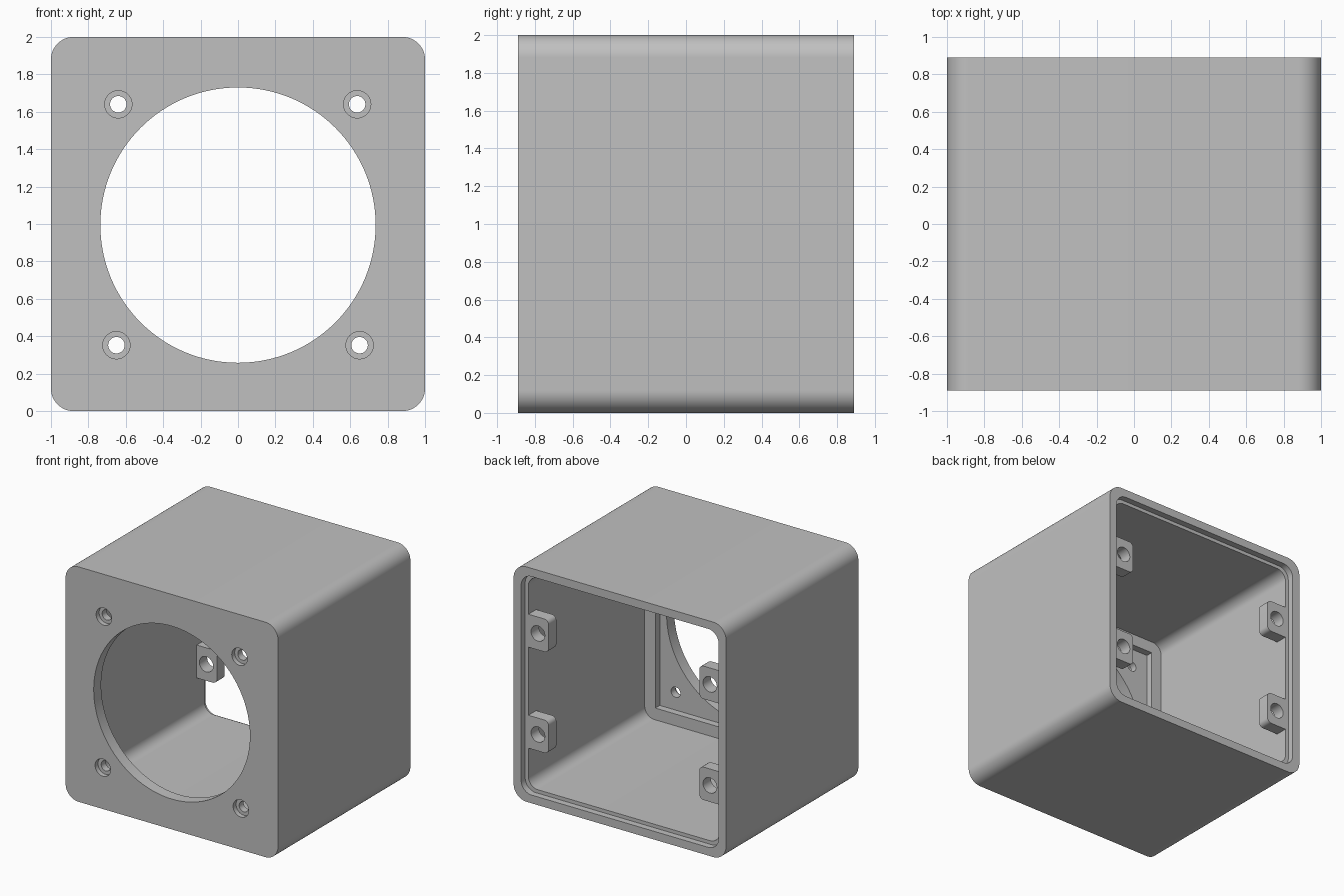
import bpy
import bmesh
from math import cos, sin, pi, radians

cube = bpy.data.objects.get("Cube")
if cube:
    bpy.data.objects.remove(cube, do_unlink=True)

gray = bpy.data.materials.new("plain_gray")
gray.use_nodes = True
GRAY = (0.53, 0.53, 0.53, 1)
gray.diffuse_color = GRAY
gray.node_tree.nodes["Principled BSDF"].inputs["Base Color"].default_value = GRAY


def prism(name, x, z, hx, hz, r, y0, y1, seg=16):
    """Rounded rectangle centred on (x, z), extruded from y0 to y1."""
    pts = []
    corners = [(1, 1), (-1, 1), (-1, -1), (1, -1)]
    for quarter, (sx, sz) in enumerate(corners):
        for i in range(seg + 1):
            a = (quarter + i / seg) * pi / 2
            p = (x + sx * (hx - r) + r * cos(a), z + sz * (hz - r) + r * sin(a))
            if all(abs(p[0] - q[0]) + abs(p[1] - q[1]) > 1e-5 for q in pts):
                pts.append(p)
    bm = bmesh.new()
    front = [bm.verts.new((px, y0, pz)) for px, pz in pts]
    back = [bm.verts.new((px, y1, pz)) for px, pz in pts]
    bm.faces.new(front)
    bm.faces.new(back[::-1])
    for i in range(len(pts)):
        j = (i + 1) % len(pts)
        bm.faces.new((front[i], back[i], back[j], front[j]))
    bmesh.ops.recalc_face_normals(bm, faces=bm.faces)
    mesh = bpy.data.meshes.new(name)
    bm.to_mesh(mesh)
    bm.free()
    mesh.materials.append(gray)
    obj = bpy.data.objects.new(name, mesh)
    bpy.context.collection.objects.link(obj)
    return obj


def cylinder(name, x, z, r, y0, y1, seg=12):
    return prism(name, x, z, r, r, r, y0, y1, seg)


def combine(target, tool, operation="DIFFERENCE"):
    """Apply a boolean and discard the tool object."""
    mod = target.modifiers.new("combine", "BOOLEAN")
    mod.operation = operation
    mod.solver = "EXACT"
    mod.object = tool
    bpy.context.view_layer.objects.active = target
    bpy.ops.object.modifier_apply(modifier=mod.name)
    bpy.data.objects.remove(tool, do_unlink=True)


# Hollow housing, open at the back
housing = prism("housing", 0, 1, 1, 1, 0.12, -0.89, 0.89)
combine(housing, prism("cavity", 0, 1, 0.9, 0.9, 0.09, -0.73, 1.0))

# Four mounting lugs on the side walls near the back
lugs = [(sx * 0.81, 1 + sz * 0.43) for sx in (-1, 1) for sz in (-1, 1)]
for x, z in lugs:
    side = 1 if x > 0 else -1
    lug = prism("lug", side * 0.83, z, 0.12, 0.14, 0.04, 0.73, 0.86, 6)
    combine(housing, lug, "UNION")

# Ledge for a back cover, cut flush with the lugs
combine(housing, prism("ledge", 0, 1, 0.93, 0.93, 0.1, 0.835, 1.0))
for x, z in lugs:
    combine(housing, cylinder("lug_hole", x, z, 0.065, 0.65, 1.0))

# Square recess behind the front plate and the large round opening
combine(housing, prism("recess", 0, 1, 0.8, 0.8, 0, -0.79, -0.6, 1))
combine(housing, cylinder("opening", 0, 0.994, 0.736, -1.0, -0.5, 32))

# Counterbored screw holes around the opening
for x, z in [(-0.64, 1.64), (0.637, 1.64), (-0.65, 0.352), (0.65, 0.352)]:
    combine(housing, cylinder("counterbore", x, z, 0.073, -1.0, -0.85))
    combine(housing, cylinder("screw_hole", x, z, 0.044, -1.0, -0.65))

bpy.ops.object.select_all(action="DESELECT")
housing.select_set(True)
bpy.context.view_layer.objects.active = housing
bpy.ops.object.shade_smooth_by_angle(angle=radians(30))
